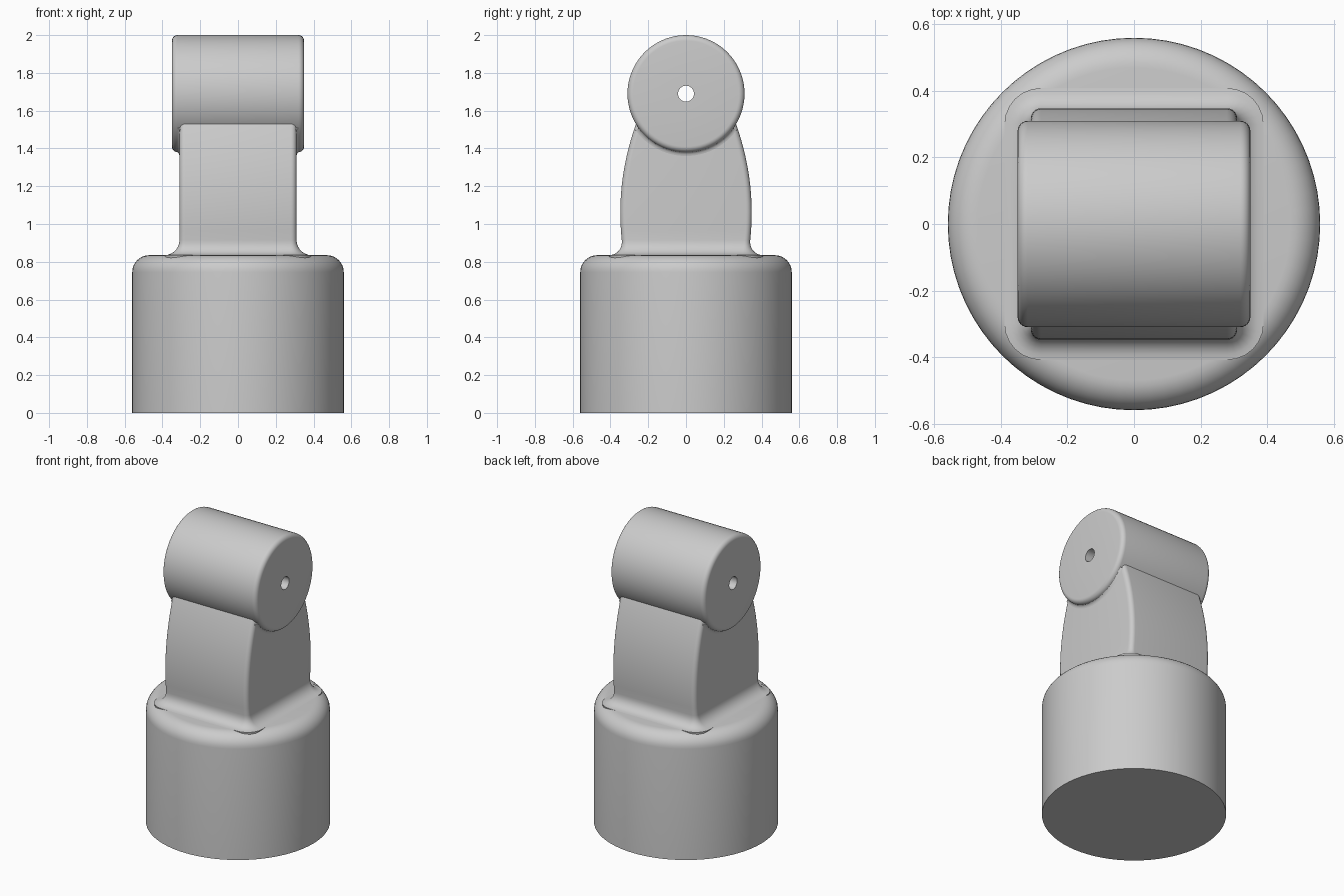
import bpy, bmesh
from math import sin, cos, pi, radians
from mathutils import Matrix

if "Cube" in bpy.data.objects:
    bpy.data.objects.remove(bpy.data.objects["Cube"])


def arc(cx, cy, r, a0, a1, n=6):
    return [(cx + r * cos(radians(a0 + (a1 - a0) * i / n)),
             cy + r * sin(radians(a0 + (a1 - a0) * i / n))) for i in range(n + 1)]


def finish(name, bm, matrix=Matrix()):
    bm.transform(matrix)
    bmesh.ops.recalc_face_normals(bm, faces=bm.faces)
    mesh = bpy.data.meshes.new(name)
    bm.to_mesh(mesh)
    bm.free()
    obj = bpy.data.objects.new(name, mesh)
    bpy.context.collection.objects.link(obj)
    bpy.ops.object.select_all(action='DESELECT')
    obj.select_set(True)
    bpy.context.view_layer.objects.active = obj
    bpy.ops.object.shade_smooth_by_angle(angle=radians(35))
    return obj


def skin(bm, rings, wrap=False, cap=True):
    """Join rings of equal point count into a surface."""
    vs = [[bm.verts.new(p) for p in ring] for ring in rings]
    n = len(vs[0])
    for k in range(len(vs) if wrap else len(vs) - 1):
        a, b = vs[k], vs[(k + 1) % len(vs)]
        for i in range(n):
            j = (i + 1) % n
            bm.faces.new((a[i], a[j], b[j], b[i]))
    if cap and not wrap:
        bm.faces.new(vs[0])
        bm.faces.new(vs[-1])


def circle_ring(r, z, n=72):
    return [(r * cos(2 * pi * i / n), r * sin(2 * pi * i / n), z) for i in range(n)]


# Round base with softened upper rim
bm = bmesh.new()
skin(bm, [circle_ring(r, z) for r, z in [(0.56, 0)] + arc(0.47, 0.745, 0.09, 0, 90, 8)])
finish("base", bm)

# Neck: rounded rectangle, bowed front and back, flared foot
def neck_ring(z, flare):
    hx, hy = 0.31 + flare, 0.348 - 0.376 * (z - 1.06) ** 2 + flare
    c = 0.03 + flare
    pts = []
    for k, (sx, sy) in enumerate(((1, 1), (-1, 1), (-1, -1), (1, -1))):
        pts += arc(sx * (hx - c), sy * (hy - c), c, 90 * k, 90 * k + 90)
    return [(x, y, z) for x, y in pts]


foot = [(z, 0.08 + x) for x, z in arc(0, 0.915, 0.08, 270, 180, 7)]
rings = [neck_ring(0.812, 0.08)]
rings += [neck_ring(z, 0.08 + x) for x, z in arc(0, 0.915, 0.08, 270, 180, 7)]
rings += [neck_ring(0.915 + 0.685 * i / 14, 0) for i in range(1, 15)]
bm = bmesh.new()
skin(bm, rings)
finish("neck", bm)

# Horizontal barrel with a through bore, turned to lie along x
along_x = Matrix.Translation((0, 0, 1.69)) @ Matrix.Rotation(pi / 2, 4, 'Y')
profile = [(0.042, -0.35)] + arc(0.28, -0.32, 0.03, -90, 0) \
    + arc(0.28, 0.32, 0.03, 0, 90) + [(0.042, 0.35)]
bm = bmesh.new()
skin(bm, [circle_ring(r, x) for r, x in profile], wrap=True)
finish("barrel", bm, along_x)

# Concave fillets where the barrel overhangs the neck sides
bm = bmesh.new()
for s in (-1, 1):
    section = [(0.29, 0.30)] + [(x, r) for x, r in arc(0.335, 0.33, 0.025, 180, 270, 5)] \
        + [(0.335, 0.29)]
    rings = []
    for i in range(25):
        a = radians(-54 + 108 * i / 24)
        rings.append([(s * x, r * sin(a), 1.69 - r * cos(a)) for x, r in section])
    skin(bm, rings)
finish("barrel_fillet", bm)
